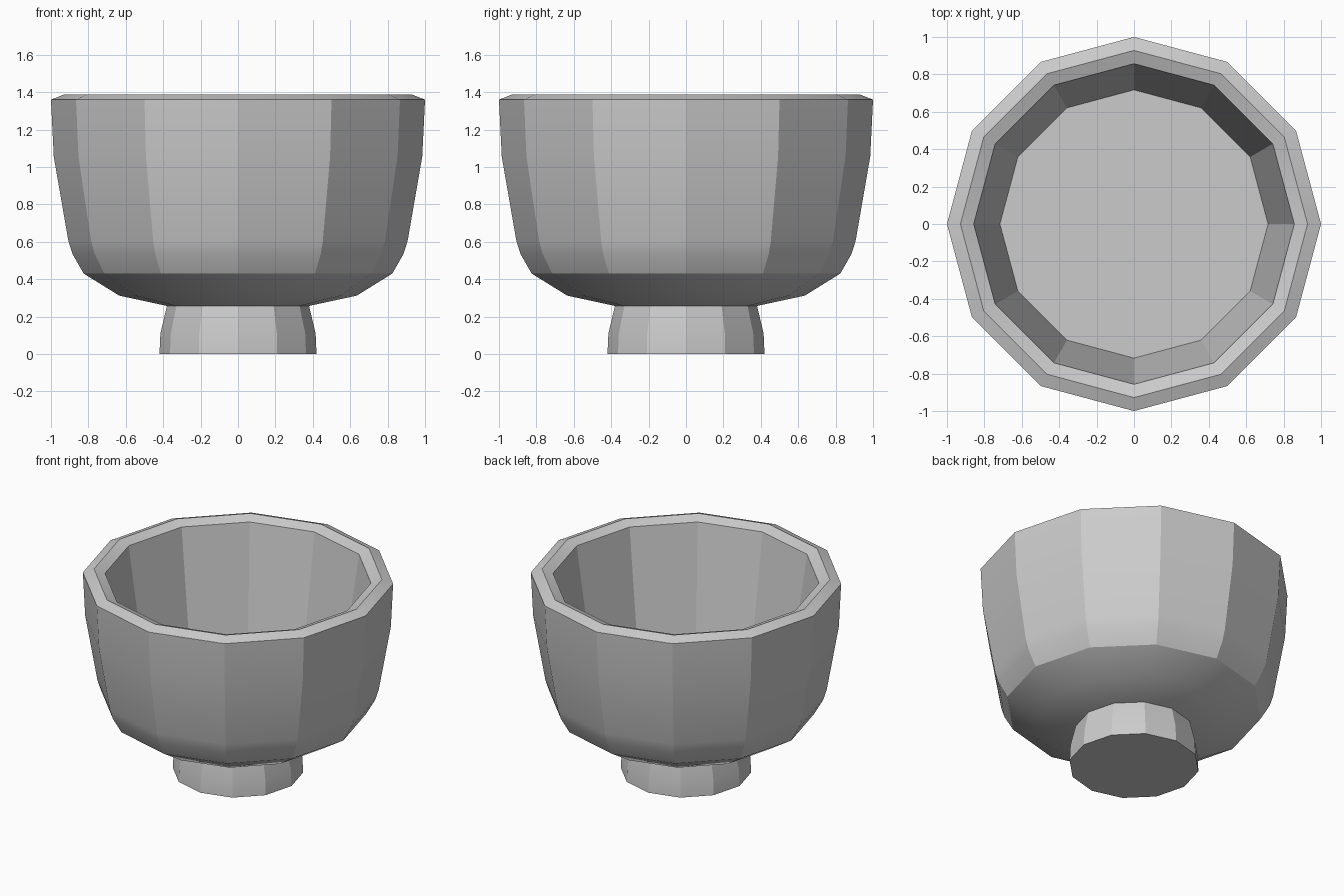
import bpy, bmesh
from math import cos, sin, pi, radians

if "Cube" in bpy.data.objects:
    bpy.data.objects.remove(bpy.data.objects["Cube"])

SIDES = 12


def lathe(name, profile, cap_start=False, cap_end=False):
    """Turn an (radius, height) profile into a 12-sided object."""
    bm = bmesh.new()
    rings = [[bm.verts.new((r * cos(2 * pi * i / SIDES), r * sin(2 * pi * i / SIDES), z))
              for i in range(SIDES)] for r, z in profile]
    for a, b in zip(rings, rings[1:]):
        for i in range(SIDES):
            j = (i + 1) % SIDES
            bm.faces.new((a[i], a[j], b[j], b[i]))
    if cap_start:
        bm.faces.new(rings[0][::-1])
    if cap_end:
        bm.faces.new(rings[-1])
    mesh = bpy.data.meshes.new(name)
    bm.to_mesh(mesh)
    bm.free()
    obj = bpy.data.objects.new(name, mesh)
    bpy.context.collection.objects.link(obj)
    # Soft along the profile, crisp between the side panels
    bpy.ops.object.select_all(action='DESELECT')
    obj.select_set(True)
    bpy.context.view_layer.objects.active = obj
    bpy.ops.object.shade_smooth_by_angle(angle=radians(24))
    return obj


# Flared foot with a flat base
lathe("foot", [(0.42, 0), (0.415, 0.11), (0.38, 0.257)], cap_start=True)

# Bowl: underside, outer wall, bevelled rim, inner wall and flat floor
lathe("bowl", [(0.38, 0.257), (0.635, 0.312), (0.825, 0.43), (0.885, 0.535),
               (0.907, 0.605), (0.985, 1.055), (1.0, 1.36), (0.928, 1.388),
               (0.857, 1.36), (0.717, 0.43)], cap_end=True)
